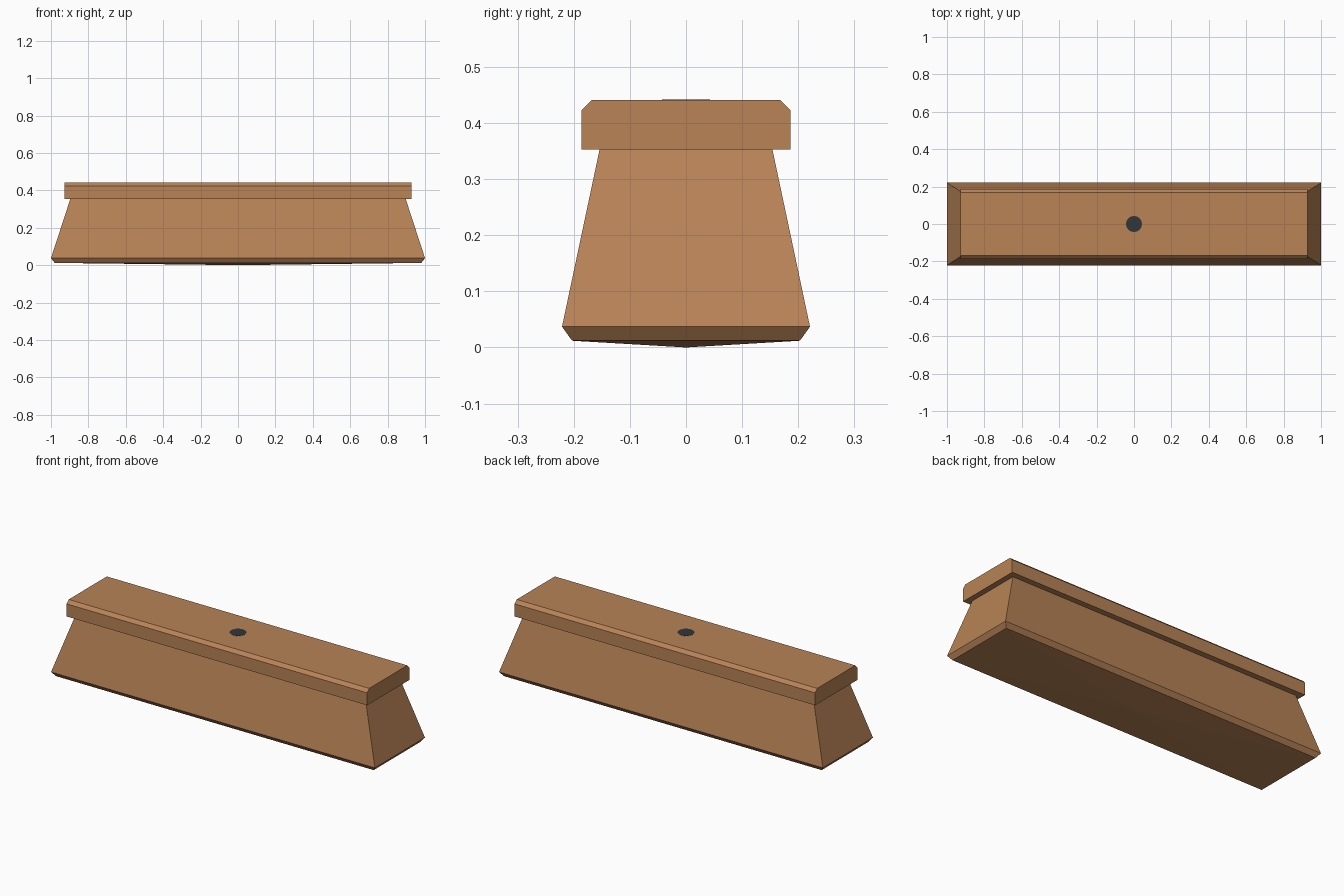
import bpy, bmesh, math

if "Cube" in bpy.data.objects:
    bpy.data.objects.remove(bpy.data.objects["Cube"])


def material(name, rgb):
    """Flat colour given as sRGB 0-255, stored as linear."""
    lin = [(c / 255 / 12.92) if c < 10 else ((c / 255 + 0.055) / 1.055) ** 2.4 for c in rgb]
    m = bpy.data.materials.new(name)
    m.diffuse_color = (*lin, 1)
    m.use_nodes = True
    m.node_tree.nodes["Principled BSDF"].inputs["Base Color"].default_value = m.diffuse_color
    return m


def finish(name, bm, mat):
    bmesh.ops.recalc_face_normals(bm, faces=bm.faces[:])
    me = bpy.data.meshes.new(name)
    bm.to_mesh(me)
    bm.free()
    me.materials.append(mat)
    ob = bpy.data.objects.new(name, me)
    bpy.context.collection.objects.link(ob)
    return ob


wood = material("warm brown", (184, 131, 86))
dark = material("dark grey", (50, 54, 58))

# Flared bristle block: stacked rectangles (half x, half y, z), shallow point underneath
bm = bmesh.new()
rings = []
for hx, hy, z in [(0.98, 0.203, 0.012), (1.0, 0.221, 0.037), (0.897, 0.154, 0.353)]:
    rings.append([bm.verts.new((sx * hx, sy * hy, z))
                  for sx, sy in [(-1, -1), (1, -1), (1, 1), (-1, 1)]])
for low, high in zip(rings, rings[1:]):
    for i in range(4):
        j = (i + 1) % 4
        bm.faces.new((low[i], low[j], high[j], high[i]))
bm.faces.new(rings[-1])
tip = bm.verts.new((0, 0, 0))
for i in range(4):
    bm.faces.new((rings[0][(i + 1) % 4], rings[0][i], tip))
finish("bristle_block", bm, wood)

# Top board: profile with chamfered long edges, extruded along x
bm = bmesh.new()
half = [(0.186, 0.353), (0.186, 0.423), (0.168, 0.441)]
profile = half + [(-y, z) for y, z in reversed(half)]
end = bm.faces.new([bm.verts.new((-0.928, y, z)) for y, z in profile])
ext = bmesh.ops.extrude_face_region(bm, geom=[end], use_keep_orig=True)
new_verts = [g for g in ext["geom"] if isinstance(g, bmesh.types.BMVert)]
bmesh.ops.translate(bm, verts=new_verts, vec=(1.856, 0, 0))
finish("top_board", bm, wood)

# Handle socket: dark disc flush with the board
bm = bmesh.new()
bmesh.ops.create_cone(bm, cap_ends=True, segments=16, radius1=0.043, radius2=0.043, depth=0.006)
bmesh.ops.translate(bm, verts=bm.verts[:], vec=(0, 0, 0.439))
finish("handle_socket", bm, dark)
